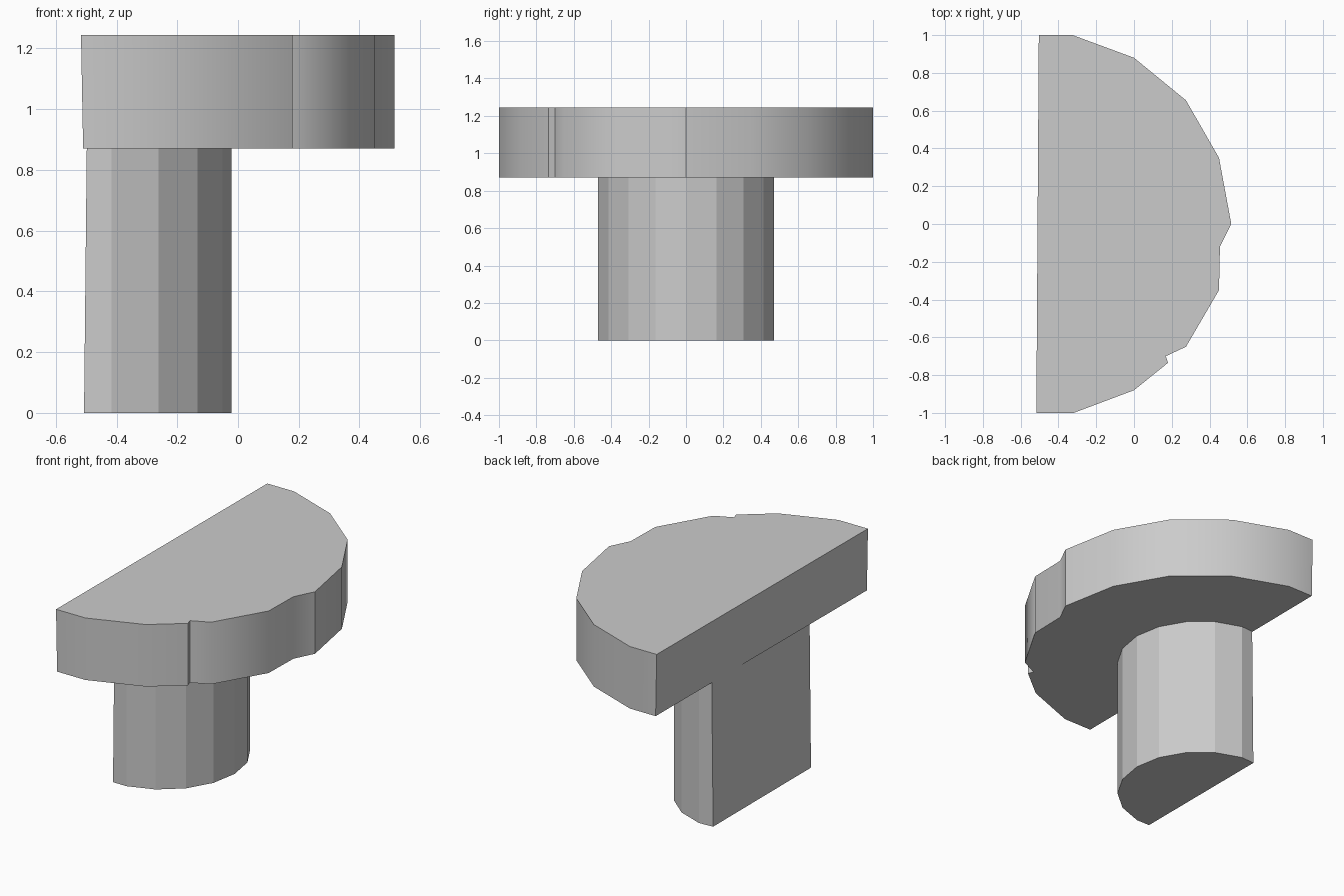
import bpy, bmesh, math

cube = bpy.data.objects.get("Cube")
if cube:
    bpy.data.objects.remove(cube, do_unlink=True)

grey = bpy.data.materials.new("light_grey")
grey.use_nodes = True
color = (0.6, 0.6, 0.6, 1)
grey.diffuse_color = color
grey.node_tree.nodes["Principled BSDF"].inputs["Base Color"].default_value = color


def prism(name, outline, z0, z1, back_shift):
    """Extrude an outline upwards; its cut back side leans by back_shift."""
    bm = bmesh.new()
    base = bm.faces.new([bm.verts.new((x, y, z0)) for x, y in outline])
    top = bmesh.ops.extrude_face_region(bm, geom=[base])["geom"]
    for v in top:
        if isinstance(v, bmesh.types.BMVert):
            v.co.z = z1
            if v.co.x < -0.48:
                v.co.x += back_shift
    bmesh.ops.recalc_face_normals(bm, faces=bm.faces)
    mesh = bpy.data.meshes.new(name)
    bm.to_mesh(mesh)
    bm.free()
    mesh.materials.append(grey)
    obj = bpy.data.objects.new(name, mesh)
    bpy.context.collection.objects.link(obj)
    return obj


# Half-round stem with flat facets
arc = [math.radians(a) for a in range(-80, 81, 20)]
stem_outline = [(-0.507, -0.47)]
stem_outline += [(-0.5 + 0.478 * math.cos(a), 0.478 * math.sin(a)) for a in arc]
stem_outline += [(-0.507, 0.465)]
prism("stem", stem_outline, 0, 0.87, 0.009)

# Half-round cap with a worn, notched rim
cap_outline = [
    (-0.51, -1), (-0.32, -1), (0, -0.88), (0.18, -0.735), (0.168, -0.70),
    (0.275, -0.65), (0.45, -0.35), (0.455, -0.12), (0.515, 0),
    (0.45, 0.35), (0.275, 0.655), (0, 0.88), (-0.325, 1), (-0.497, 1),
]
cap = prism("cap", cap_outline, 0.87, 1.245, -0.007)
bpy.ops.object.select_all(action="DESELECT")
cap.select_set(True)
bpy.context.view_layer.objects.active = cap
bpy.ops.object.shade_smooth_by_angle(angle=math.radians(36))
